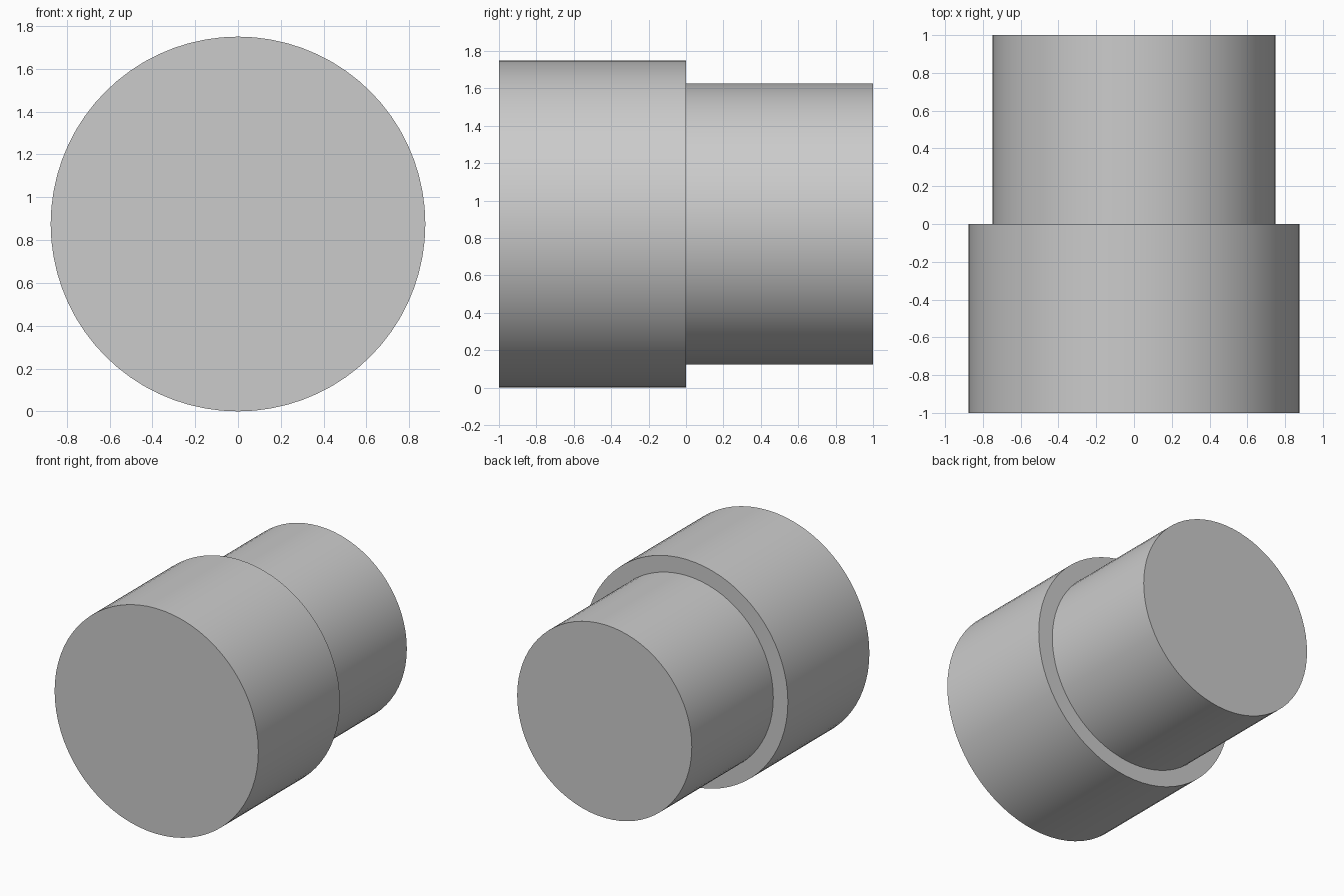
import bpy
import bmesh
from math import tau
from mathutils import Matrix, Vector

cube = bpy.data.objects.get("Cube")
if cube:
    bpy.data.objects.remove(cube, do_unlink=True)

SEGMENTS = 72
LARGE_RADIUS = 0.875
SMALL_RADIUS = 0.75
HALF_LENGTH = 1.0

# Plain grey material
grey = bpy.data.materials.new("plain_grey")
grey.use_nodes = True
colour = (0.6, 0.6, 0.6, 1.0)
grey.diffuse_color = colour
grey.node_tree.nodes["Principled BSDF"].inputs["Base Color"].default_value = colour

# Stepped profile as (radius, y), revolved about the y axis
profile = [
    (LARGE_RADIUS, -HALF_LENGTH),
    (LARGE_RADIUS, 0),
    (SMALL_RADIUS, 0),
    (SMALL_RADIUS, HALF_LENGTH),
]

bm = bmesh.new()
rings = []
for radius, y in profile:
    ring = []
    for i in range(SEGMENTS):
        turn = Matrix.Rotation(tau * i / SEGMENTS, 3, "Y")
        ring.append(bm.verts.new(turn @ Vector((0, y, radius))))
    rings.append(ring)

# Barrel walls and the shoulder between them
for a, b in zip(rings, rings[1:]):
    for i in range(SEGMENTS):
        j = (i + 1) % SEGMENTS
        bm.faces.new((a[i], a[j], b[j], b[i]))

# Flat end caps
bm.faces.new(rings[0])
bm.faces.new(rings[-1])
bmesh.ops.recalc_face_normals(bm, faces=bm.faces)

mesh = bpy.data.meshes.new("stepped_cylinder")
bm.to_mesh(mesh)
bm.free()
mesh.materials.append(grey)

body = bpy.data.objects.new("stepped_cylinder", mesh)
body.location.z = LARGE_RADIUS
bpy.context.collection.objects.link(body)

# Smooth walls, sharp rims
bpy.ops.object.select_all(action="DESELECT")
body.select_set(True)
bpy.context.view_layer.objects.active = body
bpy.ops.object.shade_smooth_by_angle()
